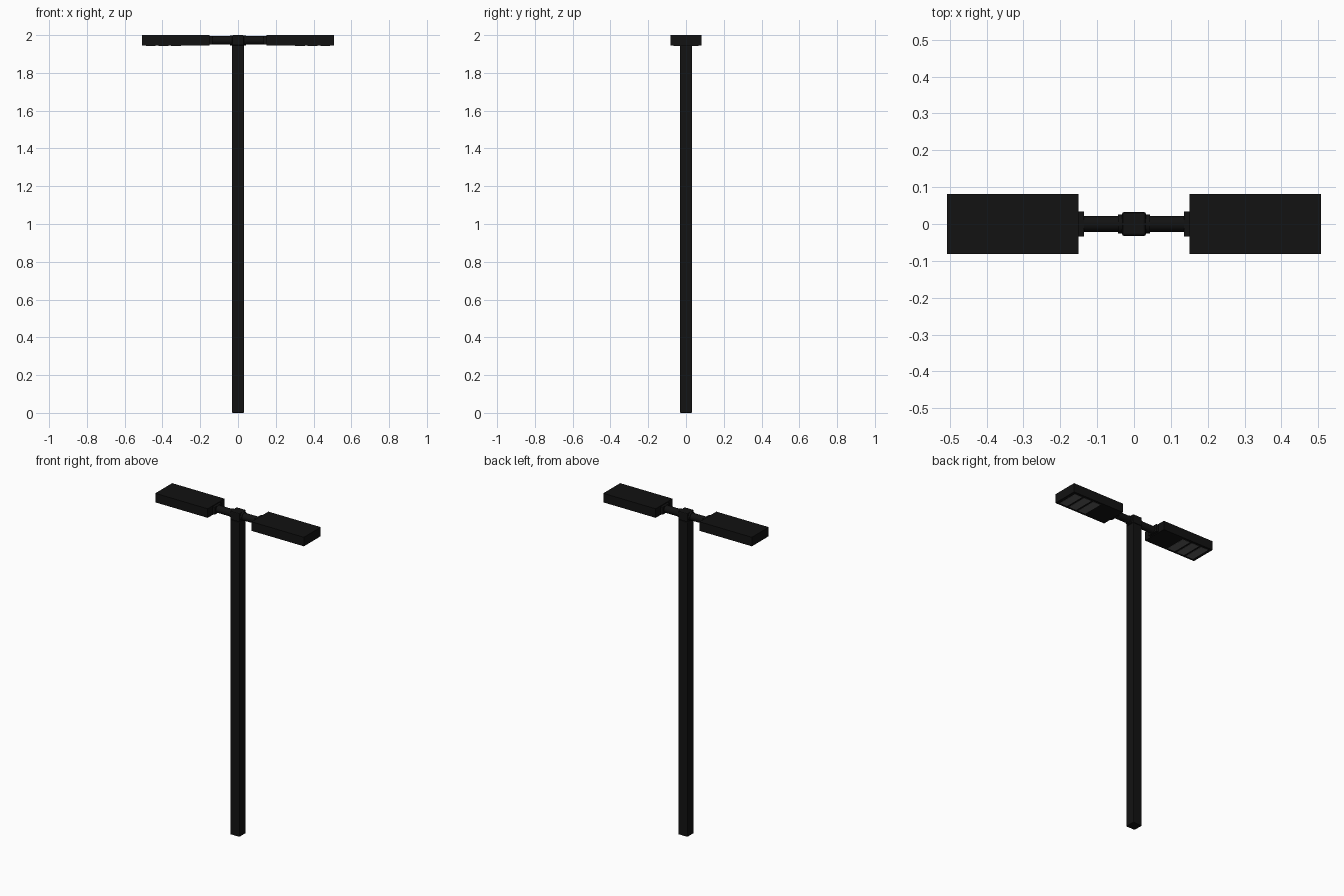
import bpy, math

if "Cube" in bpy.data.objects:
    bpy.data.objects.remove(bpy.data.objects["Cube"])


def material(name, c):
    m = bpy.data.materials.new(name)
    m.diffuse_color = (c, c, c, 1)
    m.use_nodes = True
    m.node_tree.nodes["Principled BSDF"].inputs["Base Color"].default_value = m.diffuse_color
    return m


black = material("black_metal", 0.006)
lens = material("grey_lens", 0.12)


def box(name, x, y, z, mat=black, bevel=0.0):
    bpy.ops.mesh.primitive_cube_add(
        size=1, location=[(a + b) / 2 for a, b in (x, y, z)])
    o = bpy.context.object
    o.name = name
    o.scale = [b - a for a, b in (x, y, z)]
    bpy.ops.object.transform_apply(location=False, rotation=False, scale=True)
    o.data.materials.append(mat)
    if bevel:
        m = o.modifiers.new("Bevel", 'BEVEL')
        m.width, m.segments = bevel, 2
    return o


def tube(name, x0, x1, r, z):
    bpy.ops.mesh.primitive_cylinder_add(
        vertices=24, radius=r, depth=abs(x1 - x0),
        location=((x0 + x1) / 2, 0, z), rotation=(0, math.pi / 2, 0))
    o = bpy.context.object
    o.name = name
    o.data.materials.append(black)
    bpy.ops.object.shade_smooth_by_angle()


def span(s, a, b):
    return sorted((s * a, s * b))


# Square pole with a slightly rounded cap
box("pole", (-.032, .032), (-.032, .032), (0, 1.945), bevel=.004)
box("pole_cap", (-.032, .032), (-.032, .032), (1.945, 2.0), bevel=.006)

AXIS = 1.972
for s, side in ((-1, "left"), (1, "right")):
    # Arm with collars at both ends
    tube(side + "_arm", s * .03, s * .15, .022, AXIS)
    tube(side + "_inner_collar", s * .03, s * .043, .026, AXIS)
    box(side + "_outer_collar", span(s, .135, .152), (-.034, .034), (1.949, 1.995))
    # Lamp head
    box(side + "_lamp_head", span(s, .15, .508), (-.082, .082), (1.944, 2.0))
    # Three light panels on the underside
    for i in range(3):
        x = .302 + i * .067
        box(f"{side}_light_panel_{i + 1}", span(s, x, x + .052),
            (-.066, .066), (1.943, 1.95), lens)
